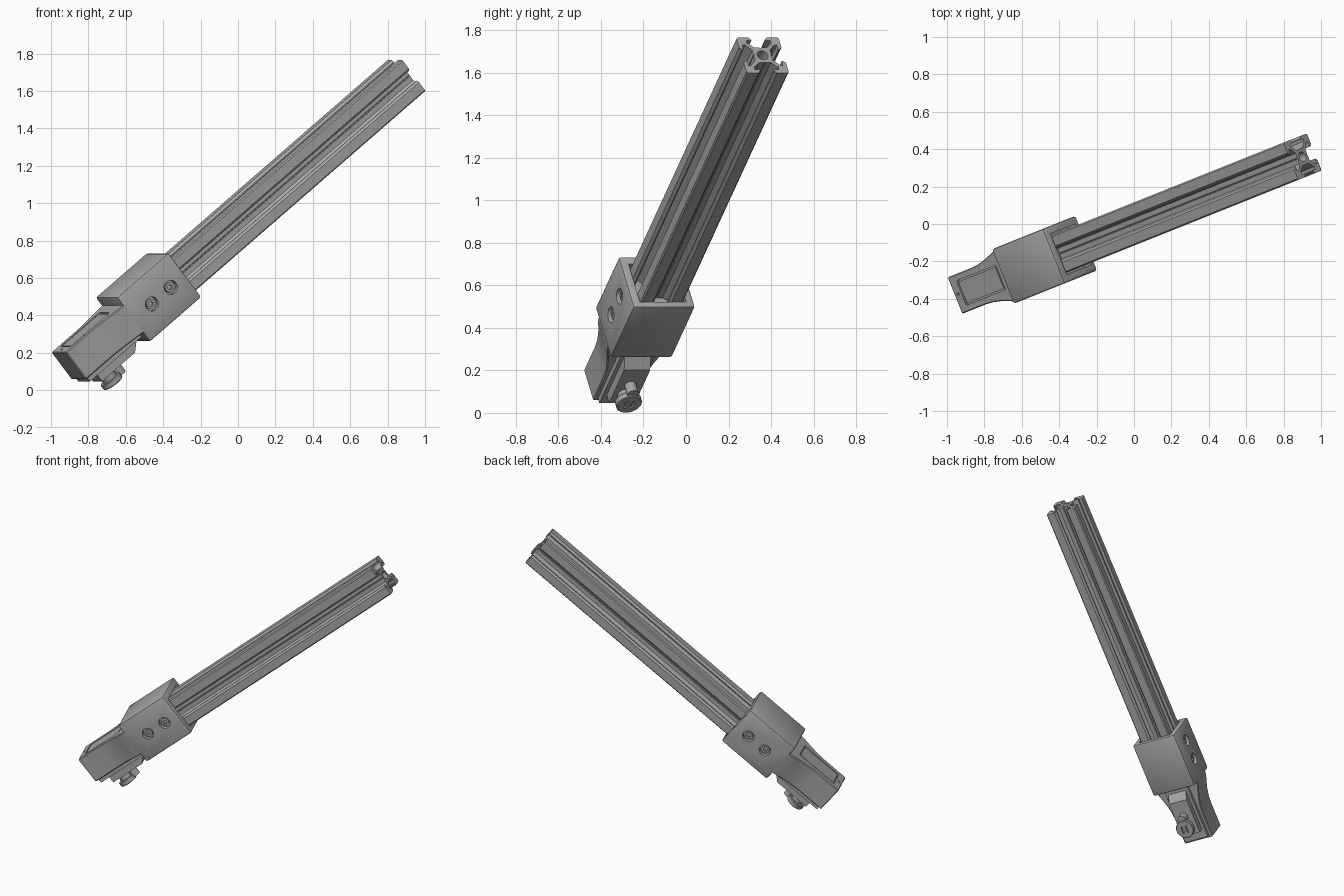
import bpy, bmesh
from math import radians, pi
from mathutils import Matrix, Vector

default = bpy.data.objects.get("Cube")
if default:
    bpy.data.objects.remove(default, do_unlink=True)

grey = bpy.data.materials.new("plain grey")
grey.use_nodes = True
COLOUR = (0.38, 0.38, 0.38, 1)
grey.diffuse_color = COLOUR
grey.node_tree.nodes["Principled BSDF"].inputs["Base Color"].default_value = COLOUR

# Every part is modelled along local x, then tilted up and swung to the side
TILT = (0, radians(-38.9), radians(21.8))
parts = []


def finish(bm, name):
    bmesh.ops.recalc_face_normals(bm, faces=bm.faces[:])
    mesh = bpy.data.meshes.new(name)
    bm.to_mesh(mesh)
    bm.free()
    mesh.materials.append(grey)
    obj = bpy.data.objects.new(name, mesh)
    bpy.context.scene.collection.objects.link(obj)
    obj.rotation_euler = TILT
    parts.append(obj)
    return obj


def box(name, x, y, z):
    """Box from (min, max) pairs."""
    bm = bmesh.new()
    size = [b - a for a, b in (x, y, z)]
    mid = [(a + b) / 2 for a, b in (x, y, z)]
    bmesh.ops.create_cube(bm, size=1, matrix=Matrix.Translation(mid) @ Matrix.Diagonal((*size, 1)))
    return finish(bm, name)


def cylinder(name, centre, radius, depth, axis="Z", sides=32, top=None):
    bm = bmesh.new()
    turn = Vector((0, 0, 1)).rotation_difference(
        {"X": Vector((1, 0, 0)), "Y": Vector((0, 1, 0)), "Z": Vector((0, 0, 1))}[axis])
    bmesh.ops.create_cone(bm, cap_ends=True, segments=sides, radius1=radius,
                          radius2=radius if top is None else top, depth=depth,
                          matrix=Matrix.Translation(centre) @ turn.to_matrix().to_4x4())
    return finish(bm, name)


def extrude(name, points, vector):
    """Prism from a closed outline of 3D points."""
    bm = bmesh.new()
    face = bm.faces.new([bm.verts.new(p) for p in points])
    moved = bmesh.ops.extrude_face_region(bm, geom=[face])["geom"]
    verts = [g for g in moved if isinstance(g, bmesh.types.BMVert)]
    bmesh.ops.translate(bm, verts=verts, vec=vector)
    return finish(bm, name)


def bake(obj):
    deps = bpy.context.evaluated_depsgraph_get()
    mesh = bpy.data.meshes.new_from_object(obj.evaluated_get(deps))
    obj.modifiers.clear()
    obj.data = mesh


def bevel(obj, width, segments=2):
    mod = obj.modifiers.new("bevel", "BEVEL")
    mod.width, mod.segments = width, segments
    mod.limit_method, mod.angle_limit = "ANGLE", radians(40)
    bake(obj)


def cut(obj, *cutters):
    for cutter in cutters:
        cutter.hide_render = True
        mod = obj.modifiers.new("cut", "BOOLEAN")
        mod.operation, mod.solver, mod.object = "DIFFERENCE", "EXACT", cutter
        bake(obj)
        parts.remove(cutter)
        bpy.data.objects.remove(cutter, do_unlink=True)


# Slotted rail: half of one side, mirrored and turned four times
BAR_Z = 0.70
half = [(0.004, 0.045), (0.03, 0.045), (0.061, 0.073), (0.061, 0.088), (0.035, 0.088),
        (0.035, 0.094), (0.047, 0.107), (0.1, 0.107)]
side = [(-a, b) for a, b in reversed(half)]
side += [(0, 0.042)] + half
outline = []
for turn in range(4):
    outline += side
    side = [(b, -a) for a, b in side]
rail = extrude("slotted_rail", [(0.04, a, BAR_Z + b) for a, b in outline], (1.772, 0, 0))
cut(rail, cylinder("bore_cutter", (1.7, 0, BAR_Z), 0.027, 0.5, "X"))

# Clamp block holding the rail
clamp = box("clamp_block", (-0.28, 0.102), (-0.157, 0.157), (0.558, 0.862))
bevel(clamp, 0.012)
cut(clamp, box("pocket_cutter", (0.05, 0.3), (-0.117, 0.117), (BAR_Z - 0.113, BAR_Z + 0.117)))

# Sunken socket screws on both sides
for word, s in (("right", -1), ("left", 1)):
    for number, x in enumerate((-0.145, -0.005), 1):
        cut(clamp, cylinder("recess_cutter", (x, s * 0.157, 0.71), 0.038, 0.06, "Y"))
        screw = cylinder(f"{word}_screw_{number}", (x, s * 0.132, 0.71), 0.026, 0.022, "Y")
        cut(screw, cylinder("socket_cutter", (x, s * 0.143, 0.71), 0.014, 0.02, "Y", 6))

# Head with a neck that flares into the clamp
flare = [(-0.677, 0.105), (-0.5, 0.105), (-0.45, 0.109), (-0.4, 0.119), (-0.35, 0.134),
         (-0.31, 0.148), (-0.27, 0.155)]
loop = flare + [(x, -y) for x, y in reversed(flare)]
head = extrude("head", [(x, y, 0.62) for x, y in loop], (0, 0, 0.186))
bevel(head, 0.005, 1)

# Groove round the lid on top of the head, and a pin hole
cut(head, box("groove_cutter", (-0.628, -0.338), (-0.07, 0.07), (0.786, 0.85)),
    cylinder("pin_cutter", (-0.652, 0, 0.8), 0.008, 0.06, sides=16))
box("lid", (-0.620, -0.346), (-0.062, 0.062), (0.775, 0.804))

# Stepped underside with a ramp next to the clamp
box("under_plate", (-0.66, -0.27), (-0.085, 0.085), (0.592, 0.63))
ramp = [(-0.6, 0.61), (-0.6, 0.545), (-0.356, 0.545), (-0.306, 0.592), (-0.306, 0.61)]
extrude("under_block", [(x, -0.066, z) for x, z in ramp], (0, 0.132, 0))

# Round knob under the head, with a stem, lug and slots
cylinder("knob_stem", (-0.535, 0, 0.53), 0.042, 0.06)
knob = cylinder("knob", (-0.535, 0, 0.496), 0.062, 0.032)
bevel(knob, 0.004, 1)
for y in (-0.016, 0.016):
    cut(knob, box("slot_cutter", (-0.56, -0.51), (y - 0.006, y + 0.006), (0.4, 0.492)))
cylinder("knob_lug", (-0.468, 0, 0.52), 0.028, 0.06)

# Smooth the round parts and keep the corners crisp
bpy.ops.object.select_all(action="DESELECT")
for part in parts:
    part.select_set(True)
bpy.context.view_layer.objects.active = rail
bpy.ops.object.shade_smooth_by_angle(angle=radians(30))
